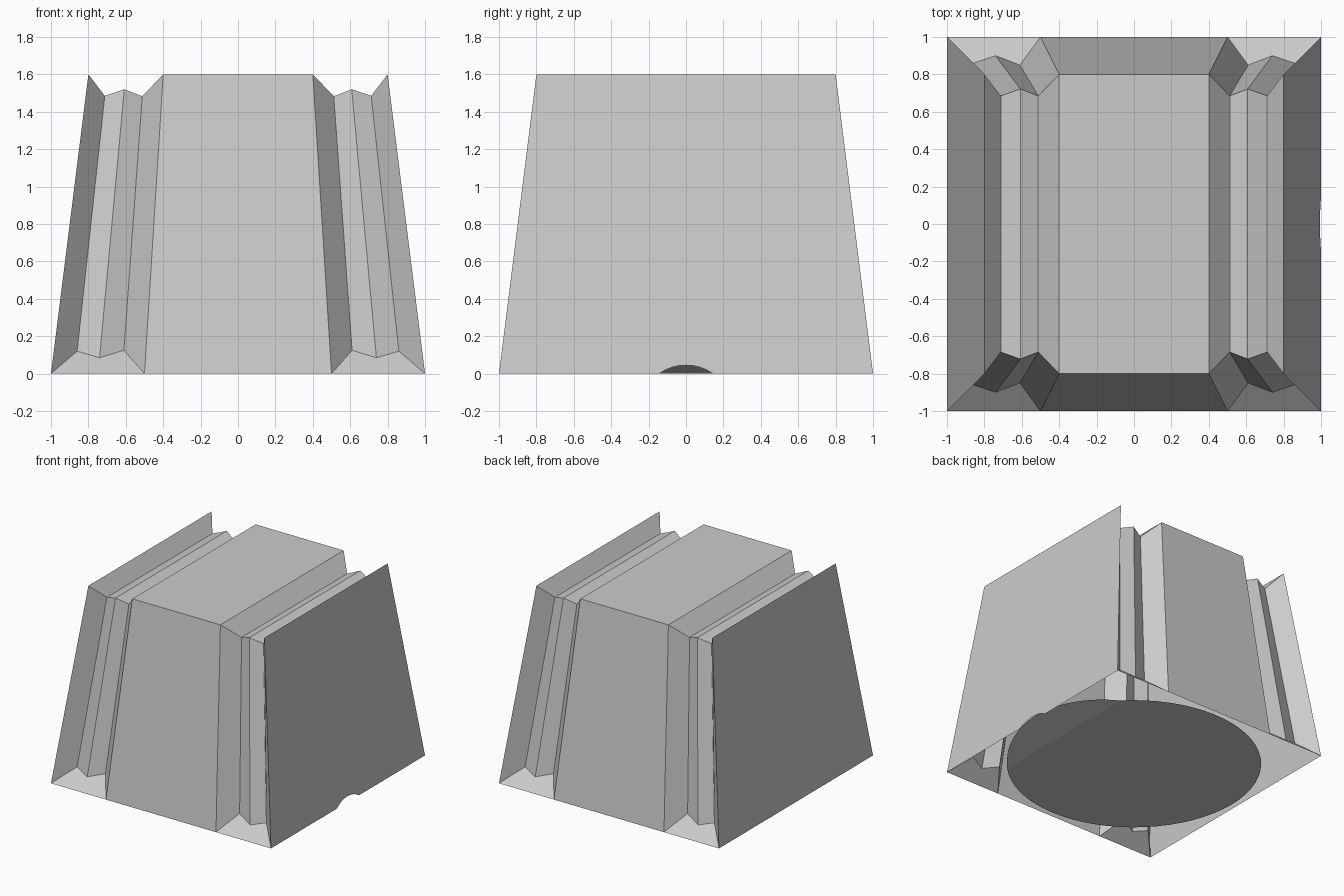
import bpy, bmesh, math

if "Cube" in bpy.data.objects:
    bpy.data.objects.remove(bpy.data.objects["Cube"])


def make_object(name, bm):
    bmesh.ops.remove_doubles(bm, verts=bm.verts, dist=1e-5)
    mesh = bpy.data.meshes.new(name)
    bm.to_mesh(mesh)
    bm.free()
    ob = bpy.data.objects.new(name, mesh)
    bpy.context.collection.objects.link(ob)
    return ob


# Groove cross-section from outer edge to centre panel: (x, |y|, z)
FOOT = [(1, 1, 0), (.86, .86, .12), (.74, .9, .085), (.61, .85, .125), (.5, 1, 0)]
BROW = [(.8, .8, 1.6), (.712, .685, 1.485), (.608, .722, 1.52), (.512, .685, 1.483), (.4, .8, 1.6)]


def row(points, side):
    """Full width row of points, left to right, on the front (-1) or back (1)."""
    right = [(x, y * side, z) for x, y, z in points]
    return [(-x, y, z) for x, y, z in right] + right[::-1]


bm = bmesh.new()


def face(points):
    bm.faces.new([bm.verts.new(p) for p in points])


# Tapered shell: sweep the grooved row up the front, over the top and down the back
stations = [row(FOOT, -1), row(BROW, -1), row(BROW, 1), row(FOOT, 1)]
for a, b in zip(stations, stations[1:]):
    for i in range(len(a) - 1):
        face([a[i], a[i + 1], b[i + 1], b[i]])

# Sloping lower ends of the grooves
for r in (stations[0], stations[3][::-1]):
    face(r[:5][::-1])
    face(r[5:][::-1])

# Left wall is plain, right wall has a shallow finger notch at the bottom
face([(-1, 1, 0), (-1, -1, 0), (-.8, -.8, 1.6), (-.8, .8, 1.6)])
notch = []
for i in range(9):
    y = -.145 + .29 * i / 8
    z = math.sqrt(max(.256 ** 2 - y * y, 0)) - .211
    z = max(z, 0)
    notch.append((1 - z / 8, y, z))
face([(1, -1, 0)] + notch + [(1, 1, 0), (.8, .8, 1.6), (.8, -.8, 1.6)])
make_object("grooved_shell", bm)

# Round base plate inside the open bottom, with a raised tab facing the notch
bm = bmesh.new()
R, HINGE = .958, .69
half = math.acos(HINGE / R)


def arc(a0, a1, n):
    pts = []
    for i in range(n + 1):
        a = a0 + (a1 - a0) * i / n
        x, y = R * math.cos(a), R * math.sin(a)
        pts.append((x, y, .002 + max(0, x - HINGE) * .25))
    return pts


face(arc(half, 2 * math.pi - half, 48)[::-1])
face(arc(-half, half, 16)[::-1])
make_object("base_plate", bm)
